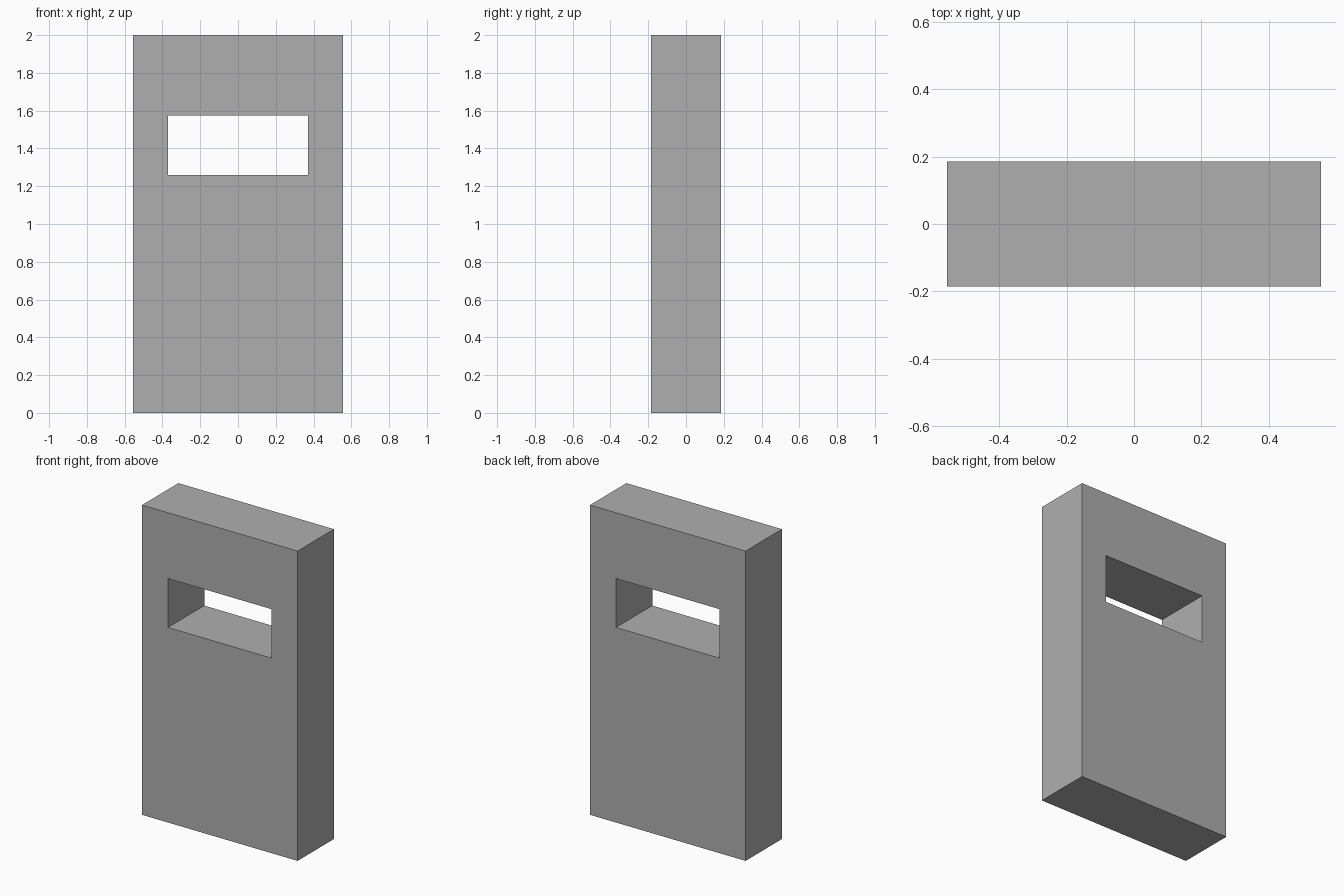
import bpy, bmesh

if "Cube" in bpy.data.objects:
    bpy.data.objects.remove(bpy.data.objects["Cube"])

WIDTH, DEPTH, HEIGHT = 1.111, 0.370, 2.0
HOLE_W, HOLE_BOTTOM, HOLE_TOP = 0.741, 1.259, 1.575


def rect(bm, width, z0, z1):
    """Four corners of an upright rectangle on the front plane."""
    h = width / 2
    return [bm.verts.new((x, -DEPTH / 2, z))
            for x, z in ((-h, z0), (h, z0), (h, z1), (-h, z1))]


# Front face: a frame of four quads around the slot
bm = bmesh.new()
outer = rect(bm, WIDTH, 0, HEIGHT)
inner = rect(bm, HOLE_W, HOLE_BOTTOM, HOLE_TOP)
for i in range(4):
    j = (i + 1) % 4
    bm.faces.new((outer[i], outer[j], inner[j], inner[i]))

# Extrude the frame to the back, keeping the front face
front = bm.faces[:]
ext = bmesh.ops.extrude_face_region(bm, geom=front, use_keep_orig=True)
back = [v for v in ext["geom"] if isinstance(v, bmesh.types.BMVert)]
bmesh.ops.translate(bm, verts=back, vec=(0, DEPTH, 0))
bmesh.ops.recalc_face_normals(bm, faces=bm.faces)

mesh = bpy.data.meshes.new("slotted_panel")
bm.to_mesh(mesh)
bm.free()
panel = bpy.data.objects.new("slotted_panel", mesh)
bpy.context.collection.objects.link(panel)

# Darker grey finish
grey = bpy.data.materials.new("dark_grey")
grey.diffuse_color = (0.43, 0.43, 0.43, 1)
grey.use_nodes = True
grey.node_tree.nodes["Principled BSDF"].inputs["Base Color"].default_value = grey.diffuse_color
mesh.materials.append(grey)
